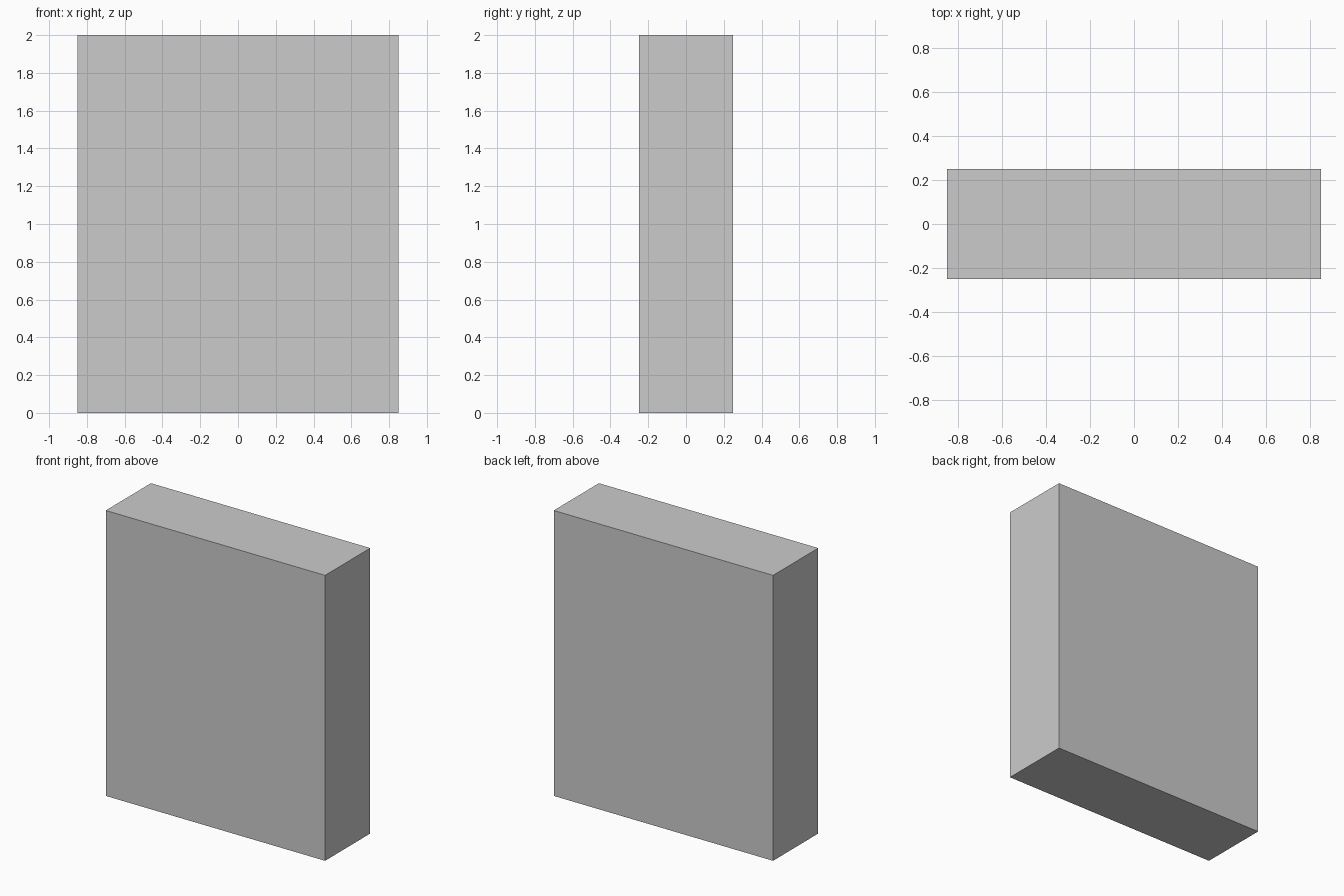
import bpy, bmesh

if "Cube" in bpy.data.objects:
    bpy.data.objects.remove(bpy.data.objects["Cube"])

W, D, H, N, S = 0.85, 0.25, 2.0, 7, 0.2833   # half width, half depth, height, fingers, seam offset
STEP = H / N

# Stepped seam running up the joint: even courses step left, odd courses step right
seam = []
for i in range(N):
    x = -S if i % 2 == 0 else S
    seam += [(x, i * STEP), (x, (i + 1) * STEP)]


def board(name, outline):
    """Extrude an x-z outline through the full depth."""
    bm = bmesh.new()
    face = bm.faces.new([bm.verts.new((x, -D, z)) for x, z in outline])
    out = bmesh.ops.extrude_face_region(bm, geom=[face])
    verts = [g for g in out["geom"] if isinstance(g, bmesh.types.BMVert)]
    bmesh.ops.translate(bm, verts=verts, vec=(0, 2 * D, 0))
    bmesh.ops.recalc_face_normals(bm, faces=bm.faces)
    mesh = bpy.data.meshes.new(name)
    bm.to_mesh(mesh)
    bm.free()
    obj = bpy.data.objects.new(name, mesh)
    bpy.context.collection.objects.link(obj)
    return obj


# Left board with three fingers, right board with four
board("left_finger_board", [(-W, H), (-W, 0)] + seam)
board("right_finger_board", [(W, H), (W, 0)] + seam)
